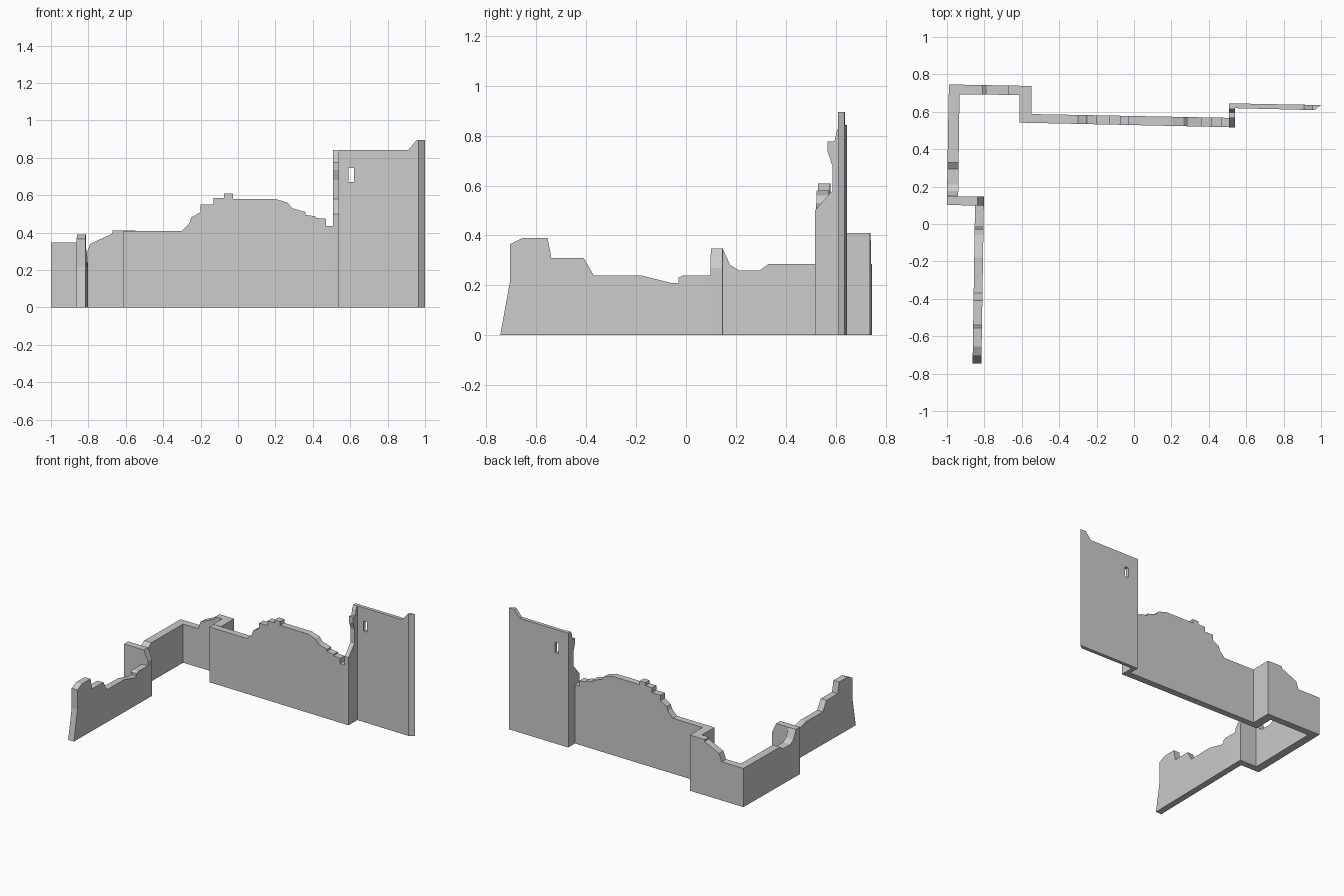
import bpy, bmesh


def wall(name, axis, side_a, side_b, profile, limit_a=9.0):
    """Extrude a (distance, height) profile between two plan lines.
    Each line is (start, offset at start, end, offset at end)."""
    bm = bmesh.new()

    def ring(line, limit):
        s0, o0, s1, o1 = line
        out = []
        for s, z in profile:
            s = min(s, limit)
            o = o0 + (o1 - o0) * (s - s0) / (s1 - s0)
            out.append(bm.verts.new((s, o, z) if axis == 'x' else (o, s, z)))
        return out

    a, b = ring(side_a, limit_a), ring(side_b, 9.0)
    bm.faces.new(a)
    bm.faces.new(b[::-1])
    n = len(a)
    for i in range(n):
        j = (i + 1) % n
        bm.faces.new((a[j], a[i], b[i], b[j]))
    bmesh.ops.recalc_face_normals(bm, faces=bm.faces)
    mesh = bpy.data.meshes.new(name)
    bm.to_mesh(mesh)
    bm.free()
    ob = bpy.data.objects.new(name, mesh)
    bpy.context.collection.objects.link(ob)
    return ob


# Long side wall with crumbled top
wall("side_wall_front", 'y', (-.745, -.863, .099, -.85), (-.745, -.816, .099, -.803),
     [(-.745, 0), (-.705, .22), (-.705, .365), (-.655, .39), (-.555, .39),
      (-.54, .31), (-.41, .31), (-.37, .24), (-.18, .24), (-.06, .21),
      (-.03, .21), (-.03, .23), (-.012, .24), (.099, .24), (.099, 0)])

# Short return between the two side walls
wall("side_return", 'x', (-1, .101, -.803, .099), (-1, .149, -.803, .147),
     [(-1, 0), (-1, .347), (-.838, .347), (-.803, .27), (-.803, 0)])

# Rear part of the side wall
wall("side_wall_rear", 'y', (.147, -1, .746, -.99), (.147, -.94, .692, -.933),
     [(.147, 0), (.147, .347), (.177, .282), (.212, .26), (.295, .26),
      (.33, .285), (.694, .285), (.694, 0)])

# Back corner wall
wall("back_corner_wall", 'x', (-.99, .694, -.548, .689), (-.99, .746, -.548, .738),
     [(-.99, 0), (-.99, .285), (-.81, .285), (-.79, .34), (-.67, .395),
      (-.67, .41), (-.548, .41), (-.548, 0)])

# Step from the corner wall to the main wall
wall("back_return", 'y', (.587, -.613, .69, -.613), (.587, -.548, .69, -.548),
     [(.587, 0), (.587, .41), (.69, .41), (.69, 0)])

# Main back wall with stepped ruin outline
wall("main_wall", 'x', (-.613, .542, .54, .517), (-.613, .589, .54, .567),
     [(-.613, 0), (-.613, .408), (-.3, .408), (-.26, .45), (-.25, .48),
      (-.2, .51), (-.2, .55), (-.13, .55), (-.13, .585), (-.075, .585),
      (-.075, .608), (-.027, .608), (-.027, .58), (.2, .58), (.265, .56),
      (.29, .53), (.36, .51), (.36, .495), (.415, .487), (.415, .478),
      (.47, .474), (.47, .435), (.508, .435), (.508, 0)])

# Ragged return beside the tall wall
wall("tall_return", 'y', (.517, .508, .62, .508), (.517, .54, .62, .54),
     [(.517, 0), (.517, .5), (.587, .58), (.587, .68), (.568, .735),
      (.568, .777), (.595, .777), (.605, .82), (.615, .842), (.62, .842), (.62, 0)])

# Tall wall with bevelled free end
tall = wall("tall_wall", 'x', (.508, .62, .965, .609), (.508, .645, 1, .636),
            [(.508, 0), (.508, .842), (.91, .842), (.955, .895), (1, .895), (1, 0)],
            limit_a=.965)

# Slit window through the tall wall
bpy.ops.mesh.primitive_cube_add(size=1, location=(.605, .63, .707))
cutter = bpy.context.object
cutter.name = "window_cutter"
cutter.scale = (.03, .2, .075)
cutter.hide_render = True
cutter.display_type = 'WIRE'
cut = tall.modifiers.new("window", 'BOOLEAN')
cut.operation = 'DIFFERENCE'
cut.solver = 'EXACT'
cut.object = cutter
